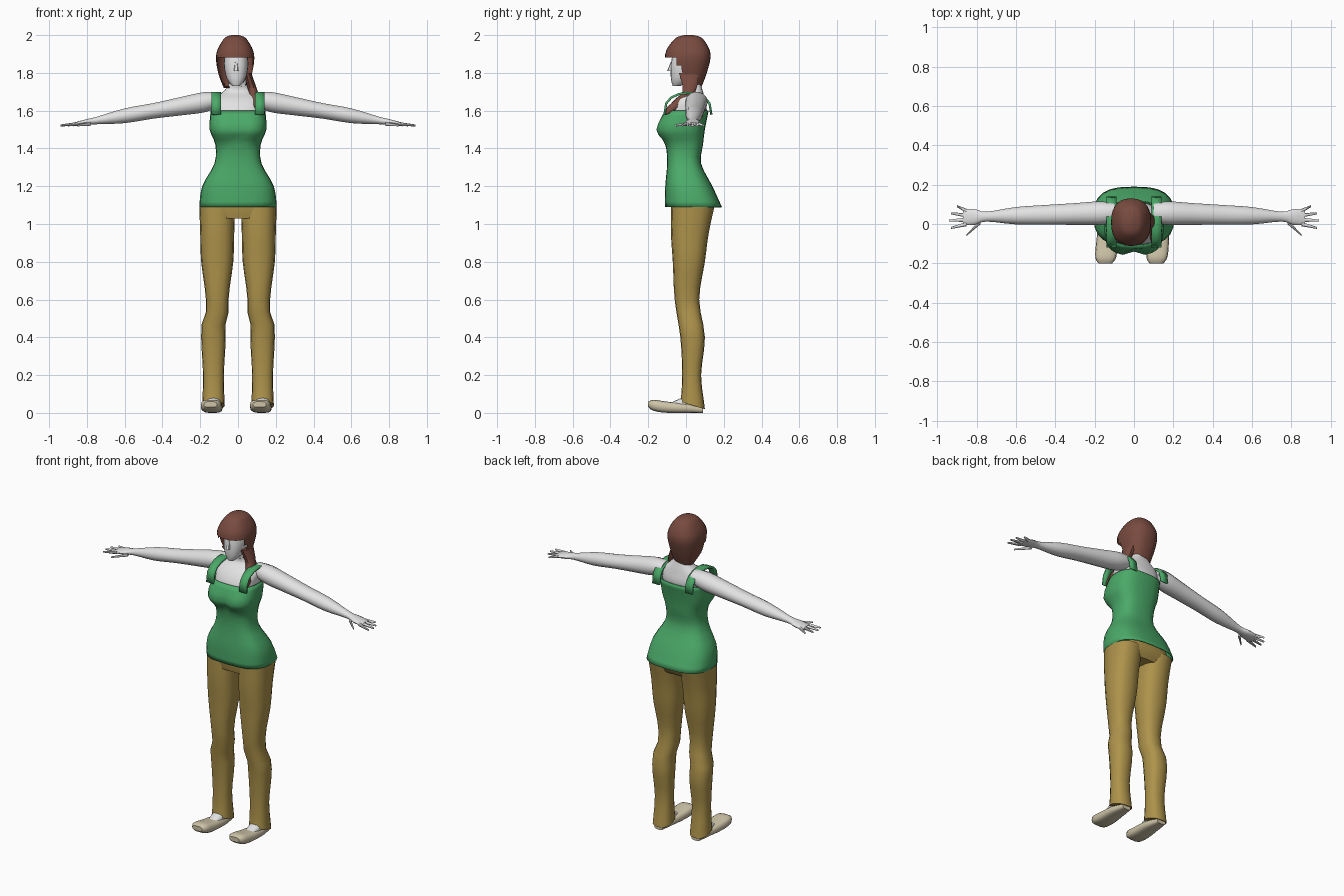
import bpy, bmesh, math

cube = bpy.data.objects.get("Cube")
if cube:
    bpy.data.objects.remove(cube, do_unlink=True)


def material(name, red, green, blue):
    mat = bpy.data.materials.new(name)
    mat.use_nodes = True
    color = (red, green, blue, 1)
    mat.diffuse_color = color
    mat.node_tree.nodes["Principled BSDF"].inputs["Base Color"].default_value = color
    return mat


SKIN = material("pale skin", .76, .76, .76)
GREEN = material("green cloth", .07, .4, .14)
TAN = material("tan cloth", .42, .29, .07)
BROWN = material("brown hair", .19, .07, .05)
CREAM = material("cream leather", .62, .55, .39)


def finish(bm, name, mat, thickness):
    """Turn a bmesh into a smooth shaded object."""
    bmesh.ops.recalc_face_normals(bm, faces=bm.faces)
    mesh = bpy.data.meshes.new(name)
    bm.to_mesh(mesh)
    bm.free()
    mesh.materials.append(mat)
    mesh.shade_smooth()
    mesh.set_sharp_from_angle(angle=math.radians(45))
    obj = bpy.data.objects.new(name, mesh)
    bpy.context.collection.objects.link(obj)
    if thickness:
        solid = obj.modifiers.new("thickness", 'SOLIDIFY')
        solid.thickness = thickness


def smooth_rings(rings, steps):
    """Add in-between rings along a spline through the given ones."""
    result = []
    last = len(rings) - 1
    for i in range(last):
        before, start, end, after = (rings[max(0, min(last, i + k))] for k in (-1, 0, 1, 2))
        for step in range(steps):
            t = step / steps
            result.append([
                q + t * (r - p) / 2 + t * t * (p - 2.5 * q + 2 * r - s / 2)
                + t ** 3 * (3 * (q - r) + s - p) / 2
                for p, q, r, s in zip(before, start, end, after)])
    result.append(rings[-1])
    return result


def loft(name, mat, rings, axis='z', side=1, centre=0, sides=16, power=2.4,
         steps=3, caps=True, shape=None, cut=None, thickness=0):
    """Skin rounded rings: position, half width about centre, low and high."""
    bm = bmesh.new()
    rows = []
    for pos, half, low, high in smooth_rings(rings, steps):
        row = []
        for i in range(sides):
            angle = math.tau * i / sides
            c, s = math.cos(angle), math.sin(angle)
            c = math.copysign(abs(c) ** (2 / power), c)
            s = math.copysign(abs(s) ** (2 / power), s)
            a = centre + c * half
            b = (low + high + s * (high - low)) / 2
            co = {'x': (pos, a, b), 'y': (a, pos, b), 'z': (a, b, pos)}[axis]
            row.append(bm.verts.new(co))
        rows.append(row)
    for lower, upper in zip(rows, rows[1:]):
        for i in range(sides):
            j = (i + 1) % sides
            bm.faces.new((lower[i], lower[j], upper[j], upper[i]))
    if caps:
        bm.faces.new(rows[0])
        bm.faces.new(rows[-1])
    for v in bm.verts:
        if shape:
            shape(v.co)
        v.co.x *= side
    if cut:
        gone = [f for f in bm.faces if cut(f.calc_center_median())]
        bmesh.ops.delete(bm, geom=gone, context='FACES')
    finish(bm, name, mat, thickness)


# Tank top with a flared open hem
def cleft(co):
    if 1.44 < co.z < 1.57 and co.y < -.1 and abs(co.x) < .02:
        co.y += .02


loft("tank_top", GREEN, [
    (1.09, .205, -.11, .19),
    (1.2, .19, -.11, .14),
    (1.32, .125, -.1, .08),
    (1.42, .12, -.11, .09),
    (1.5, .15, -.16, .1),
    (1.6, .145, -.11, .12)],
    sides=24, power=2.8, caps=False, shape=cleft, thickness=.006)

# Upper chest, shoulders and neck
loft("chest_and_neck", SKIN, [
    (1.5, .12, -.12, .08),
    (1.6, .13, -.1, .11),
    (1.66, .13, -.06, .1),
    (1.7, .08, -.01, .09),
    (1.74, .05, -.01, .08),
    (1.82, .05, -.03, .07)], sides=20, power=2.8)

# Head, with a jaw that narrows to the chin
loft("head", SKIN, [
    (1.73, .02, -.07, -.03),
    (1.77, .05, -.08, .04),
    (1.85, .065, -.08, .09),
    (1.95, .05, -.06, .08)], sides=20, centre=-.01)
loft("nose", SKIN, [(1.81, .012, -.1, -.07), (1.86, .005, -.08, -.07)],
     sides=8, centre=-.01)

# Hair cap, opened in front of the face
loft("hair", BROWN, [
    (1.72, .06, 0, .08),
    (1.8, .09, -.09, .11),
    (1.9, .1, -.11, .13),
    (1.98, .06, -.06, .09),
    (2, .02, -.01, .04)], sides=28, centre=-.015, steps=5,
    cut=lambda c: c.z < 1.88 and c.y < -.01 - (c.z - 1.75) * .3)


# Gathered tail over the left shoulder
def swing_out(co):
    co.x += (1.6 - co.z) * .3


loft("side_tail", BROWN, [
    (1.58, .006, -.11, -.1),
    (1.62, .02, -.1, -.03),
    (1.7, .025, -.02, .05),
    (1.8, .02, -.04, .07)], sides=10, centre=.11, shape=swing_out)

# Hips of the trousers
loft("trouser_hips", TAN, [
    (1.03, .18, -.07, .12),
    (1.09, .195, -.08, .15),
    (1.17, .17, -.08, .12)], sides=24, power=2.8)


# Arm slopes down and slightly forward toward the hand
def arm_slope(co):
    co.y -= co.x * .03
    co.z -= co.x * .17


# Shin sits outside the thigh, and the hem drops toward the heel
def leg_shape(co):
    if co.z < .5:
        co.x += .02
    if co.z < .04:
        co.z = .02 + (.1 - co.y) * .3


for label, side in (("left", 1), ("right", -1)):
    # Shoulder strap arching from chest to back
    bm = bmesh.new()
    previous = None
    for i in range(9):
        angle = math.pi * i / 8
        y = .01 - .13 * math.cos(angle)
        z = 1.58 + .12 * abs(math.sin(angle)) ** .7
        pair = [bm.verts.new((side * x, y, z)) for x in (.09, .14)]
        if previous:
            bm.faces.new(previous + pair[::-1])
        previous = pair
    finish(bm, label + "_strap", GREEN, .012)

    # Arm and palm
    arm = [(.1, .05, .04), (.18, .06, .055), (.3, .055, .05), (.45, .05, .042),
           (.6, .044, .04), (.75, .025, .02), (.81, .04, .016), (.87, .04, .01)]
    loft(label + "_arm", SKIN, [(x, r, 1.675 - h, 1.675 + h) for x, r, h in arm],
         'x', side, centre=.06, sides=14, power=2, shape=arm_slope)

    # Fingers fan out, thumb to the front
    fingers = [("thumb", .78, .01, .85, -.055)]
    for i, finger in enumerate(("index", "middle", "ring", "little")):
        fingers.append((finger + "_finger", .85, .022 * i, .94 - .01 * (i - 1) ** 2, .037 * i - .02))
    for finger, x, y, tip_x, tip_y in fingers:
        def fan(co):
            co.y += (co.x - x) * (tip_y - y) / (tip_x - x)
        loft(label + "_" + finger, SKIN, [
            (x, .011, 1.52, 1.54), (tip_x, .005, 1.517, 1.527)],
            'x', side, centre=y, sides=8, power=2, shape=fan)

    # Trouser leg
    loft(label + "_trouser_leg", TAN, [
        (.03, .06, -.03, .1),
        (.2, .055, -.02, .08),
        (.4, .065, -.03, .1),
        (.6, .06, -.06, .07),
        (.8, .085, -.07, .1),
        (.95, .09, -.08, .12),
        (1.09, .095, -.08, .15)], side=side, centre=.11, shape=leg_shape)

    # Slip-on shoe; the right toe turns out and the left toe turns in
    def turn(co):
        co.x += side * .08 * min(co.y, 0)
        co.z = max(co.z, 0)

    loft(label + "_shoe", CREAM, [
        (-.2, .035, .03, .06),
        (-.17, .053, .01, .07),
        (-.1, .055, 0, .06),
        (0, .048, 0, .05),
        (.09, .03, 0, .03)], 'y', side, centre=.13, sides=14, power=3, shape=turn)
    loft(label + "_instep", SKIN, [(-.09, .03, .02, .05), (0, .04, .02, .09)],
         'y', side, centre=.13, sides=12)
